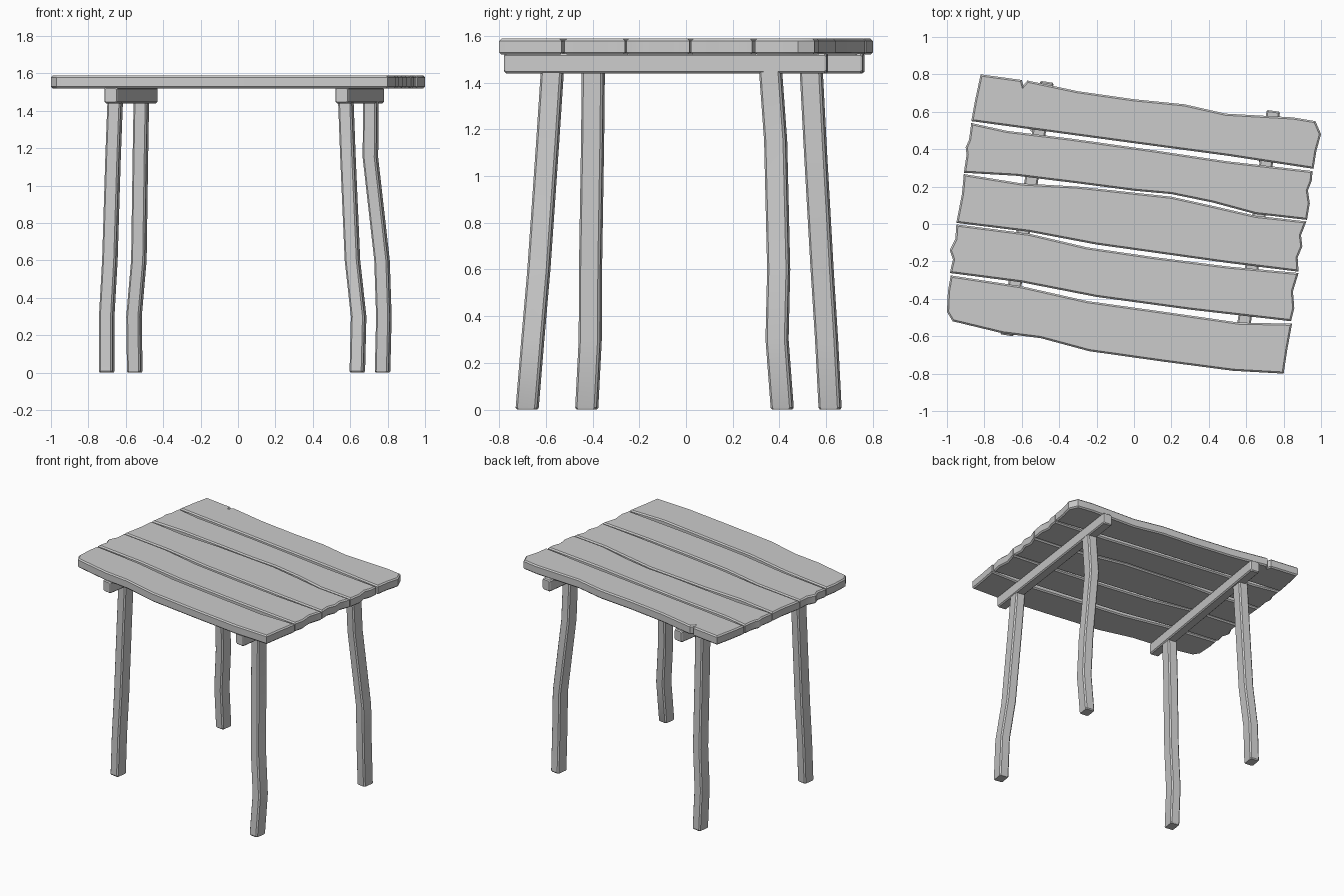
import bpy, bmesh
from mathutils import Vector, Matrix
from math import radians

if "Cube" in bpy.data.objects:
    bpy.data.objects.remove(bpy.data.objects["Cube"])

TILT = radians(-8.5)          # the whole table sits turned by this angle


def finish(bm, name):
    bmesh.ops.recalc_face_normals(bm, faces=bm.faces)
    mesh = bpy.data.meshes.new(name)
    bm.to_mesh(mesh)
    bm.free()
    ob = bpy.data.objects.new(name, mesh)
    bpy.context.collection.objects.link(ob)
    bpy.ops.object.select_all(action='DESELECT')
    ob.select_set(True)
    bpy.context.view_layer.objects.active = ob
    bpy.ops.object.shade_smooth_by_angle(angle=radians(30))
    return ob


def plank(name, outline, z0=1.52, z1=1.588, bevel=0.009):
    """Extruded outline with softened top and bottom rims."""
    bm = bmesh.new()
    face = bm.faces.new([bm.verts.new((x, y, z0)) for x, y in outline])
    ext = bmesh.ops.extrude_face_region(bm, geom=[face])
    for v in ext['geom']:
        if isinstance(v, bmesh.types.BMVert):
            v.co.z = z1
    rims = [e for e in bm.edges if abs(e.verts[0].co.z - e.verts[1].co.z) < 1e-4]
    bmesh.ops.recalc_face_normals(bm, faces=bm.faces)
    bmesh.ops.bevel(bm, geom=rims, offset=bevel, segments=1, affect='EDGES',
                    clamp_overlap=False)
    return finish(bm, name)


def chamfered(w, d, c):
    """Rectangle section with cut corners."""
    a, b = w / 2, d / 2
    return [(a - c, -b), (a, -b + c), (a, b - c), (a - c, b),
            (-a + c, b), (-a, b - c), (-a, -b + c), (-a + c, -b)]


def loft(name, rings):
    bm = bmesh.new()
    rows = [[bm.verts.new(p) for p in ring] for ring in rings]
    n = len(rows[0])
    for r, s in zip(rows, rows[1:]):
        for i in range(n):
            bm.faces.new((r[i], r[(i + 1) % n], s[(i + 1) % n], s[i]))
    bm.faces.new(rows[0])
    bm.faces.new(rows[-1])
    return finish(bm, name)


def leg(name, path):
    """Bent wooden post following (x, y, z) centres."""
    rot = Matrix.Rotation(TILT, 3, 'Z')
    pts = [Vector(p) for p in path]
    bottom, top = pts[0], pts[-1]
    stops = [(bottom, 0.88), (bottom + Vector((0, 0, 0.008)), 1)]
    stops += [(p, 1) for p in pts[1:]] + [(top + Vector((0, 0, 0.01)), 1)]
    sec = chamfered(0.073, 0.092, 0.009)
    loft(name, [[p + rot @ Vector((x * s, y * s, 0)) for x, y in sec] for p, s in stops])


def beam(name, start, end, w=0.072, z0=1.44, z1=1.525):
    """Cross bearer under the planks."""
    a, b = Vector((*start, (z0 + z1) / 2)), Vector((*end, (z0 + z1) / 2))
    along = (b - a).normalized()
    side = along.cross(Vector((0, 0, 1)))
    sec = chamfered(w, z1 - z0, 0.008)
    stops = [(a, 0.85), (a + along * 0.008, 1), (b - along * 0.008, 1), (b, 0.85)]
    loft(name, [[p + side * (u * s) + Vector((0, 0, v * s)) for u, v in sec] for p, s in stops])


# Table top planks, back to front
plank("plank_back", [
    (-.82, .80), (-.60, .77), (-.592, .742), (-.57, .767), (-.3, .71), (0, .667),
    (.27, .64), (.49, .59), (.85, .57), (.97, .55), (1.0, .48), (.975, .39), (.96, .295),
    (.5, .365), (0, .432), (-.34, .478), (-.87, .55), (-.85, .66)])
plank("plank_mid_back", [
    (-.87, .54), (-.68, .498), (-.34, .457), (.1, .395), (.5, .335), (.955, .283),
    (.95, .23), (.93, .18), (.94, .11), (.925, .022), (.65, .053), (.42, .115),
    (.2, .16), (0, .178), (-.29, .216), (-.63, .258), (-.91, .274),
    (-.895, .37), (-.90, .41), (-.882, .45)])
plank("plank_middle", [
    (-.91, .267), (-.6, .217), (-.3, .200), (.2, .146), (.42, .097), (.65, .044),
    (.922, .014), (.893, -.06), (.90, -.12), (.875, -.18), (.88, -.255), (.5, -.208),
    (.1, -.152), (-.2, -.11), (-.56, -.042), (-.95, .006), (-.92, .16)])
plank("plank_mid_front", [
    (-.95, -.002), (-.56, -.052), (-.25, -.125), (.1, -.176), (.5, -.227), (.88, -.262),
    (.85, -.36), (.857, -.45), (.84, -.52), (.3, -.458), (-.2, -.39), (-.6, -.312),
    (-.985, -.262), (-.968, -.19), (-.985, -.14), (-.955, -.08)])
plank("plank_front", [
    (-.98, -.275), (-.6, -.333), (-.25, -.412), (.2, -.475), (.56, -.527), (.845, -.533),
    (.82, -.67), (.80, -.80), (.53, -.785), (.15, -.735), (-.24, -.68), (-.5, -.61),
    (-.7, -.585), (-.97, -.52), (-1.0, -.47), (-.995, -.36)])

# Cross bearers
beam("left_beam", (-.68, -.595), (-.465, .76))
beam("right_beam", (.555, -.775), (.745, .605))

# Legs
leg("front_left_leg", [(-.702, -.425, 0), (-.702, -.41, .3), (-.685, -.409, .6),
                       (-.668, -.40, 1.15), (-.657, -.397, 1.44)])
leg("back_left_leg", [(-.552, .617, 0), (-.556, .602, .3), (-.53, .583, .6),
                      (-.522, .552, 1.15), (-.517, .537, 1.44)])
leg("front_right_leg", [(.638, -.68, 0), (.645, -.656, .3), (.612, -.63, .6),
                        (.588, -.592, 1.15), (.577, -.573, 1.44)])
leg("back_right_leg", [(.773, .412, 0), (.78, .39, .3), (.77, .397, .6),
                       (.708, .384, 1.15), (.71, .363, 1.44)])
